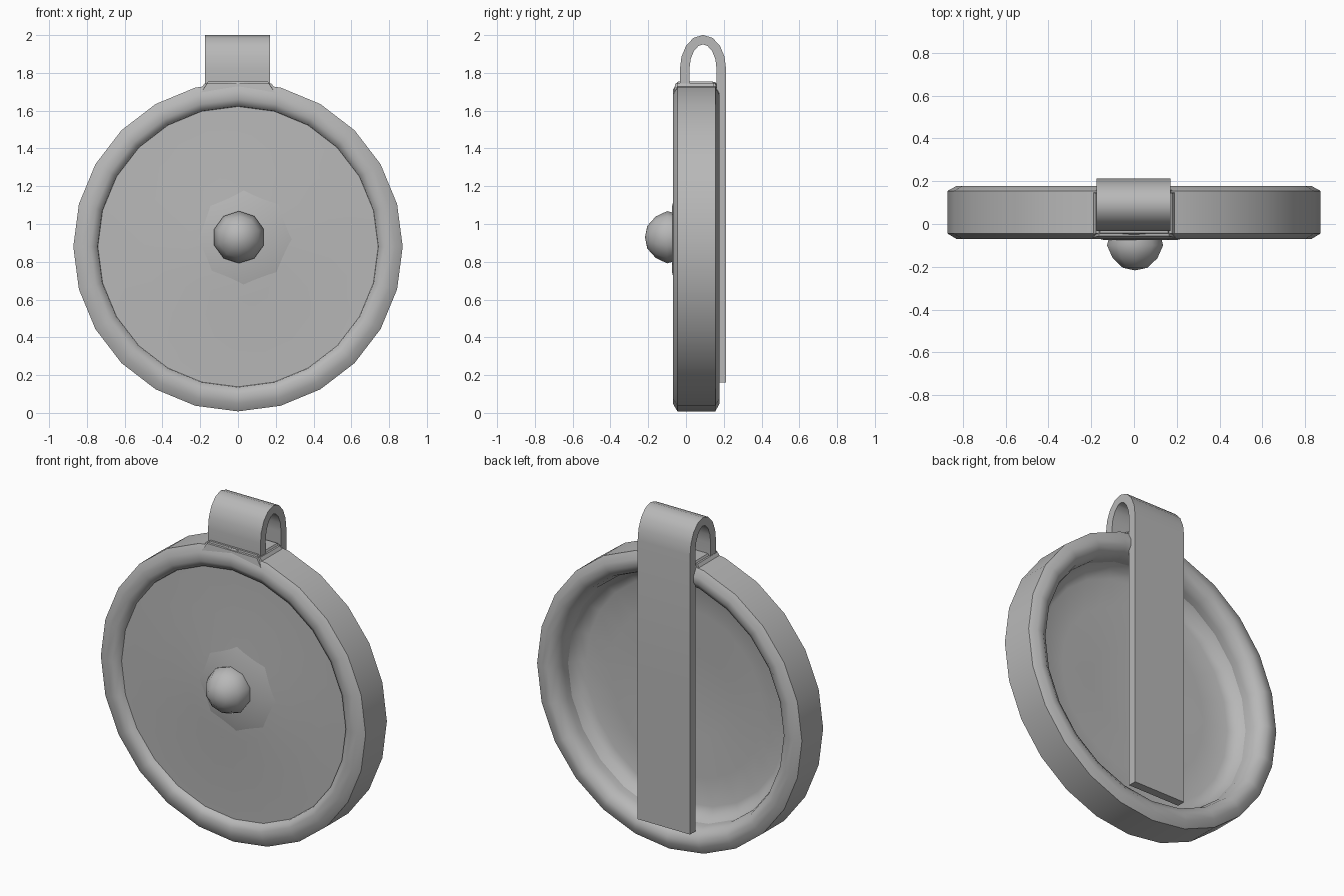
import bpy, bmesh, math

cube = bpy.data.objects.get("Cube")
if cube:
    bpy.data.objects.remove(cube)

metal = bpy.data.materials.new("plain grey")
metal.use_nodes = True
GREY = (0.48, 0.48, 0.48, 1)
metal.diffuse_color = GREY
metal.node_tree.nodes["Principled BSDF"].inputs["Base Color"].default_value = GREY


def finish(name, bm, angle=50):
    bmesh.ops.recalc_face_normals(bm, faces=bm.faces)
    mesh = bpy.data.meshes.new(name)
    bm.to_mesh(mesh)
    bm.free()
    obj = bpy.data.objects.new(name, mesh)
    bpy.context.collection.objects.link(obj)
    mesh.materials.append(metal)
    bpy.ops.object.select_all(action="DESELECT")
    obj.select_set(True)
    bpy.context.view_layer.objects.active = obj
    bpy.ops.object.shade_smooth_by_angle(angle=math.radians(angle))


def lathe(name, profile, sides, centre=(0, 0.88), closed=False):
    """Turn a (radius, y) profile about a front-to-back axis."""
    cx, cz = centre
    bm = bmesh.new()
    rings = []
    for radius, y in profile:
        if radius == 0:
            rings.append([bm.verts.new((cx, y, cz))] * sides)
            continue
        turns = [math.tau * i / sides for i in range(sides)]
        rings.append([bm.verts.new((cx + radius * math.sin(t), y,
                                    cz + radius * math.cos(t))) for t in turns])
    pairs = list(zip(rings, rings[1:]))
    if closed:
        pairs.append((rings[-1], rings[0]))
    for a, b in pairs:
        for i in range(sides):
            j = (i + 1) % sides
            bm.faces.new(list(dict.fromkeys((a[i], a[j], b[j], b[i]))))
    finish(name, bm)


# Rounded outer rim
lathe("rim", [(0.872, -0.045), (0.83, -0.07), (0.78, -0.07), (0.745, -0.05),
              (0.735, 0.0), (0.735, 0.1), (0.75, 0.15), (0.79, 0.178),
              (0.83, 0.178), (0.872, 0.155)], 24, closed=True)

# Thin face plate near the front of the rim, hollow behind
lathe("face_plate", [(0, -0.065), (0.27, -0.055), (0.5, -0.04), (0.76, -0.035),
                     (0.76, 0.06), (0.735, 0.06), (0.71, 0.015), (0.66, -0.005),
                     (0.5, -0.01), (0.27, -0.025), (0, -0.035)], 24)

# Collar and central knob
lathe("collar", [(0, -0.075), (0.17, -0.075), (0.27, -0.05)], 8, (0.03, 0.92))
lathe("knob", [(0, -0.217), (0.06, -0.205), (0.11, -0.16), (0.138, -0.1),
               (0.125, -0.05)], 10, (0.005, 0.93))

# Back strap, folded over the top into a hanging loop
arch = [(0.09 + 0.097 * math.cos(t), 1.82 + 0.156 * math.sin(t))
        for t in (math.pi * i / 8 for i in range(9))]
path = [(0.187, 0.16), (0.187, 1.0)] + arch + [(-0.005, 1.7)]
HALF = 0.025
bm = bmesh.new()
rows = []
for i, (y, z) in enumerate(path):
    y0, z0 = path[max(i - 1, 0)]
    y1, z1 = path[min(i + 1, len(path) - 1)]
    length = math.hypot(y1 - y0, z1 - z0)
    ny, nz = (z1 - z0) / length, (y0 - y1) / length
    rows.append([bm.verts.new((x, y + s * ny, z + s * nz))
                 for x, s in ((-0.175, -HALF), (0.17, -HALF),
                              (0.17, HALF), (-0.175, HALF))])
for a, b in zip(rows, rows[1:]):
    for i in range(4):
        j = (i + 1) % 4
        bm.faces.new((a[i], a[j], b[j], b[i]))
bm.faces.new(rows[0])
bm.faces.new(rows[-1])
finish("strap_and_loop", bm)

# Flared foot joining the loop to the rim
bm = bmesh.new()
bmesh.ops.create_cube(bm, size=1)
for v in bm.verts:
    top = v.co.z > 0
    v.co.x *= 0.34 if top else 0.44
    v.co.y = v.co.y * (0.21 if top else 0.23) + 0.05
    v.co.z = 1.755 if top else 1.68
bmesh.ops.bevel(bm, geom=bm.edges[:], offset=0.012, segments=2, affect="EDGES")
finish("loop_foot", bm)
